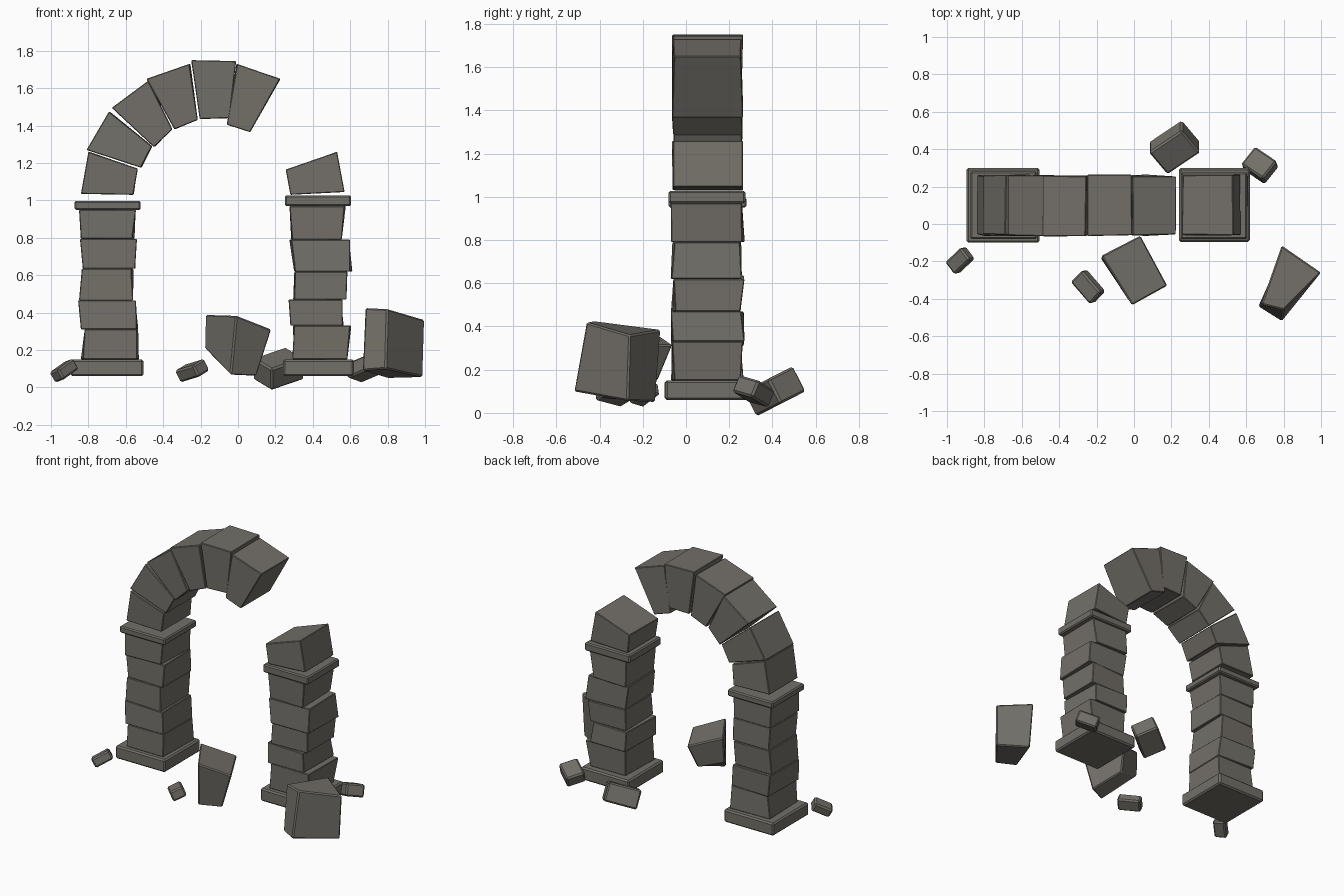
import bpy, bmesh, random
from math import radians
from mathutils import Matrix, Vector

if "Cube" in bpy.data.objects:
    bpy.data.objects.remove(bpy.data.objects["Cube"])

random.seed(4)
stone = bpy.data.materials.new("stone")
stone.diffuse_color = (0.17, 0.16, 0.14, 1)
stone.use_nodes = True
stone.node_tree.nodes["Principled BSDF"].inputs["Base Color"].default_value = stone.diffuse_color


def solid(name, ring_a, ring_b, bevel=0.004):
    """Six-sided stone from two matching four-corner rings."""
    bm = bmesh.new()
    a = [bm.verts.new(p) for p in ring_a]
    b = [bm.verts.new(p) for p in ring_b]
    bm.faces.new(a)
    bm.faces.new(b)
    for i in range(4):
        j = (i + 1) % 4
        bm.faces.new((a[i], a[j], b[j], b[i]))
    bmesh.ops.recalc_face_normals(bm, faces=bm.faces)
    bmesh.ops.bevel(bm, geom=bm.edges[:], offset=bevel, segments=1, affect='EDGES')
    me = bpy.data.meshes.new(name)
    bm.to_mesh(me)
    bm.free()
    me.materials.append(stone)
    ob = bpy.data.objects.new(name, me)
    bpy.context.collection.objects.link(ob)
    return ob


def prism(name, quad, y0=-0.06, y1=0.26, jitter=0.0, bevel=0.004):
    """Front-view quad (x, z) pushed through the depth of the wall."""
    def j():
        return random.uniform(-jitter, jitter)
    solid(name, [(x, y0 + j(), z) for x, z in quad],
          [(x + j(), y1 + j(), z) for x, z in quad], bevel)


def slab(name, x0, x1, y0, y1, z0, z1, bevel):
    prism(name, [(x0, z0), (x1, z0), (x1, z1), (x0, z1)], y0, y1, bevel=bevel)


def chunk(name, centre, size, yaw, tilt_x, tilt_y=0):
    """Small fallen box, turned then tilted."""
    m = (Matrix.Translation(centre) @ Matrix.Rotation(radians(tilt_x), 4, 'X')
         @ Matrix.Rotation(radians(tilt_y), 4, 'Y') @ Matrix.Rotation(radians(yaw), 4, 'Z'))
    corners = [(-.5, -.5), (.5, -.5), (.5, .5), (-.5, .5)]
    lo, hi = ([m @ Vector((x * size[0], y * size[1], z * size[2])) for x, y in corners]
              for z in (-.5, .5))
    solid(name, lo, hi, 0.01)


# Pillar blocks: bottom left/right x, then top left/right x
left = [(-.83, -.54, -.82, -.54), (-.84, -.54, -.855, -.545), (-.85, -.56, -.835, -.57),
        (-.83, -.55, -.845, -.54), (-.84, -.565, -.85, -.545)]
right = [(.29, .585, .30, .60), (.28, .56, .27, .56), (.30, .58, .305, .585),
         (.305, .60, .285, .60), (.29, .555, .275, .57)]
left_z = [.15, .31, .465, .635, .795, .95]
right_z = [.15, .33, .47, .62, .79, .97]
for side, blocks, zs in (("left", left, left_z), ("right", right, right_z)):
    for i, (a, b, c, d) in enumerate(blocks):
        prism(f"{side}_pillar_block_{i + 1}",
              [(a, zs[i]), (b, zs[i]), (d, zs[i + 1]), (c, zs[i + 1])], jitter=0.012)

# Plinths and capitals
slab("left_plinth", -.895, -.505, -.10, .30, .06, .15, .01)
slab("right_plinth", .24, .62, -.095, .30, .06, .15, .01)
slab("left_capital", -.875, -.52, -.08, .28, .95, .997, .008)
slab("right_capital", .25, .605, -.08, .275, .97, 1.027, .008)

# Arch stones, left spring to broken end, then the stump on the right
arch = [
    [(-.84, 1.035), (-.56, 1.03), (-.535, 1.17), (-.80, 1.26)],
    [(-.81, 1.27), (-.52, 1.175), (-.46, 1.29), (-.69, 1.475)],
    [(-.675, 1.495), (-.45, 1.285), (-.35, 1.38), (-.48, 1.64)],
    [(-.49, 1.65), (-.34, 1.38), (-.215, 1.43), (-.26, 1.73)],
    [(-.25, 1.75), (-.205, 1.435), (-.045, 1.44), (-.01, 1.745)],
    [(-.005, 1.73), (-.06, 1.405), (.065, 1.365), (.225, 1.65)],
    [(.28, 1.03), (.57, 1.045), (.53, 1.26), (.255, 1.165)],
]
for i, quad in enumerate(arch):
    prism(f"arch_stone_{i + 1}", quad, jitter=0.006)

# Large fallen arch stones
solid("fallen_stone_centre",
      [(-.18, -.18, .21), (-.04, -.39, .065), (.10, -.32, .06), (.0, -.13, .15)],
      [(-.175, -.17, .39), (-.01, -.435, .385), (.18, -.33, .31), (.035, -.06, .315)], .008)
solid("fallen_stone_right",
      [(.665, -.44, .09), (.79, -.52, .10), (.99, -.27, .055), (.80, -.14, .05)],
      [(.68, -.43, .425), (.80, -.46, .42), (1.0, -.26, .36), (.79, -.115, .385)], .008)

# Small rubble
chunk("rubble_back", (.217, .41, .10), (.22, .165, .13), 37, 27)
chunk("rubble_back_right", (.673, .313, .10), (.15, .125, .085), -38, -22, -8)
chunk("rubble_left", (-.93, -.195, .09), (.13, .085, .065), 42, 8, -30)
chunk("rubble_front", (-.245, -.335, .09), (.16, .095, .07), -45, 8, -25)
